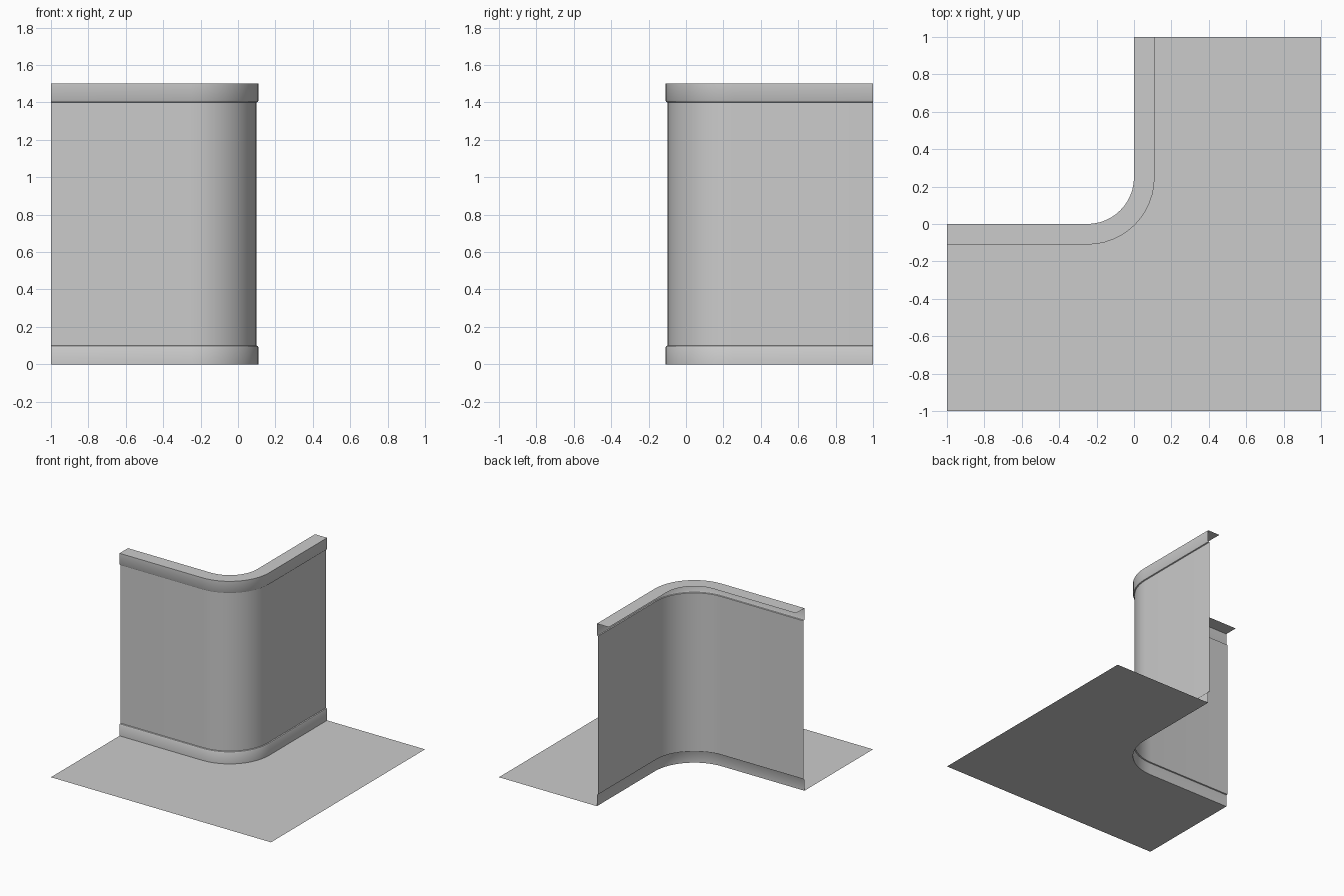
import bpy, bmesh, math

if "Cube" in bpy.data.objects:
    bpy.data.objects.remove(bpy.data.objects["Cube"])

SEG, R = 12, 0.25


def path(off):
    # wall plan line: straight, rounded corner, straight, pushed out by off
    c, r = (-R, R), R + off
    pts = [(-1, -off)]
    for i in range(SEG + 1):
        a = -math.pi / 2 + i * math.pi / 2 / SEG
        pts.append((c[0] + r * math.cos(a), c[1] + r * math.sin(a)))
    return pts + [(off, 1)]


def finish(name, bm):
    me = bpy.data.meshes.new(name)
    bm.to_mesh(me)
    bm.free()
    ob = bpy.data.objects.new(name, me)
    bpy.context.collection.objects.link(ob)
    bpy.ops.object.select_all(action='DESELECT')
    ob.select_set(True)
    bpy.context.view_layer.objects.active = ob
    bpy.ops.object.shade_smooth_by_angle(angle=math.radians(35))


def sweep(name, profile):
    # profile of (offset, z) points, bottom to top, swept along the plan line
    bm = bmesh.new()
    rows = [[bm.verts.new((x, y, z)) for x, y in path(off)] for off, z in profile]
    for lo, hi in zip(rows, rows[1:]):
        for i in range(len(lo) - 1):
            bm.faces.new((lo[i], lo[i + 1], hi[i + 1], hi[i]))
    finish(name, bm)


# skirting, wall sheet, and top trim with its flat cap
sweep("skirting", [(0.11, 0), (0.11, 0.09), (0.106, 0.097), (0.098, 0.1)])
sweep("wall", [(0.098, 0.1), (0.098, 1.4)])
sweep("top_trim", [(0.098, 1.4), (0.106, 1.403), (0.11, 1.41), (0.11, 1.5), (0, 1.5)])

# floor filling the square in front of the wall
bm = bmesh.new()
outline = [(-1, -1), (1, -1), (1, 1)] + path(0.11)[::-1]
f = bm.faces.new([bm.verts.new((x, y, 0)) for x, y in outline])
bmesh.ops.triangulate(bm, faces=[f])
finish("floor", bm)
